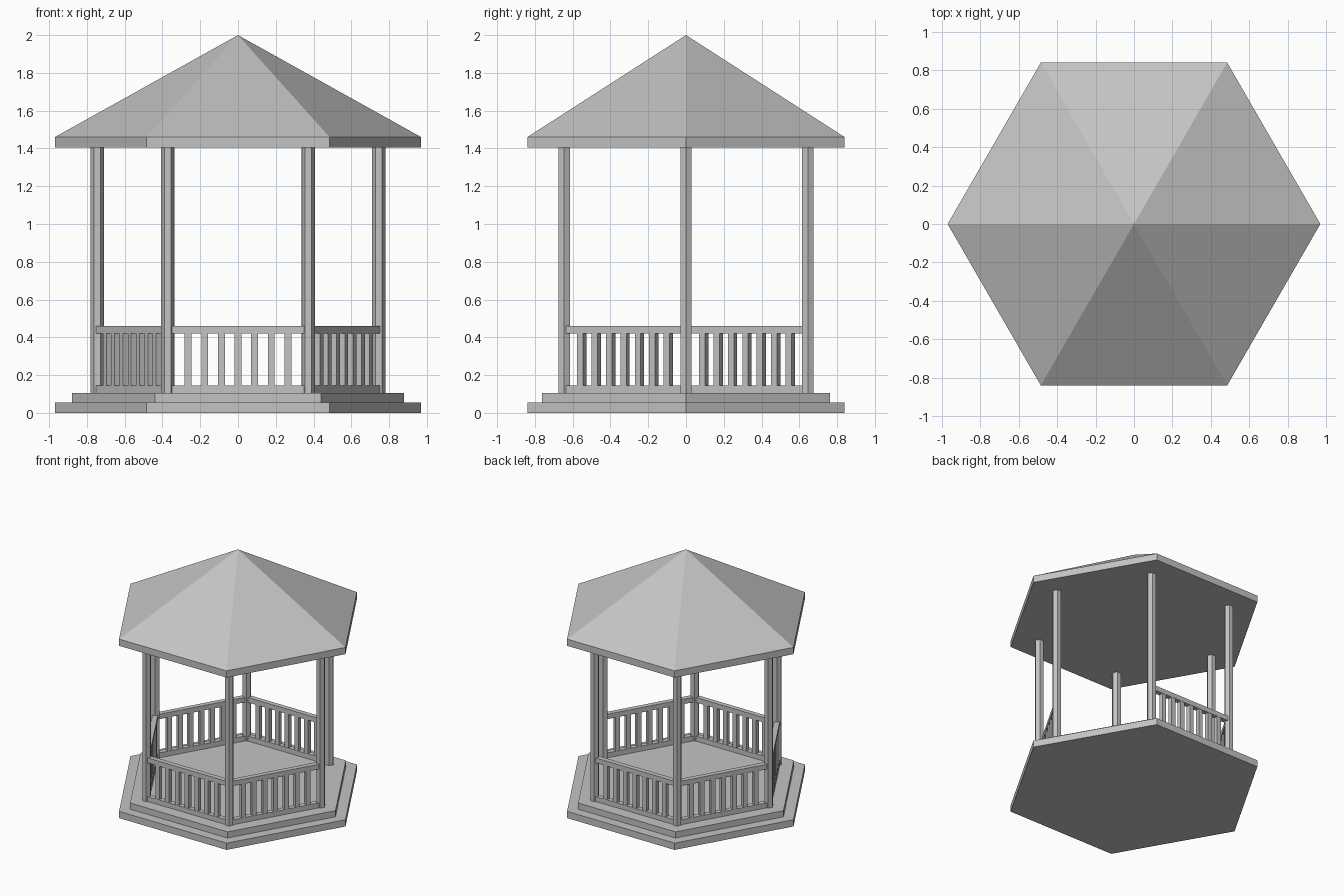
import bpy, math
from mathutils import Matrix, Vector

if "Cube" in bpy.data.objects:
    bpy.data.objects.remove(bpy.data.objects["Cube"], do_unlink=True)

grey = bpy.data.materials.new("light_grey")
grey.use_nodes = True
colour = (0.55, 0.55, 0.55, 1)
grey.diffuse_color = colour
grey.node_tree.nodes["Principled BSDF"].inputs["Base Color"].default_value = colour

SIDES = 6
POST_RADIUS = 0.745           # distance of the posts from the centre
APOTHEM = POST_RADIUS * math.cos(math.pi / SIDES)
DECK, EAVES = 0.105, 1.405
ENTRANCE = 0                  # this side has no railing
BALUSTERS, SPACING = 7, 0.088


def add_mesh(name, verts, faces):
    mesh = bpy.data.meshes.new(name)
    mesh.from_pydata(verts, [], faces)
    mesh.materials.append(grey)
    obj = bpy.data.objects.new(name, mesh)
    bpy.context.collection.objects.link(obj)
    return obj


def hexagon(radius, z, centre=(0, 0)):
    step = 2 * math.pi / SIDES
    return [(centre[0] + radius * math.cos(i * step),
             centre[1] + radius * math.sin(i * step), z) for i in range(SIDES)]


def walls():
    return [(i, (i + 1) % SIDES, (i + 1) % SIDES + SIDES, i + SIDES) for i in range(SIDES)]


def prism(name, radius, z0, z1, centre=(0, 0)):
    verts = hexagon(radius, z0, centre) + hexagon(radius, z1, centre)
    bottom = tuple(reversed(range(SIDES)))
    top = tuple(range(SIDES, 2 * SIDES))
    return add_mesh(name, verts, walls() + [bottom, top])


def box(name, angle, offset, width, depth, z0, z1):
    """Box on one side of the hexagon, shifted by offset along that side."""
    bpy.ops.mesh.primitive_cube_add(size=1)
    obj = bpy.context.object
    obj.name = name
    place = Matrix.Rotation(angle, 4, "Z") @ Matrix.Translation(
        Vector((APOTHEM, offset, (z0 + z1) / 2)))
    obj.data.transform(place @ Matrix.Diagonal((depth, width, z1 - z0, 1)))
    obj.data.materials.append(grey)
    return obj


# Stepped base
prism("base_step", 0.97, 0, 0.055)
prism("deck", 0.88, 0.055, DECK)

# Roof: eaves band with a pointed top
verts = hexagon(0.97, EAVES) + hexagon(0.97, 1.46) + [(0, 0, 2)]
slopes = [(SIDES + i, SIDES + (i + 1) % SIDES, 2 * SIDES) for i in range(SIDES)]
add_mesh("roof", verts, walls() + slopes + [tuple(reversed(range(SIDES)))])

# Posts on the corners
for i, (x, y, z) in enumerate(hexagon(POST_RADIUS, 0)):
    prism(f"post_{i + 1}", 0.035, DECK, EAVES, (x, y))

# Railings on every side but the entrance
for side in range(SIDES):
    if side == ENTRANCE:
        continue
    angle = (side + 0.5) * 2 * math.pi / SIDES
    box(f"bottom_rail_{side}", angle, 0, POST_RADIUS, 0.04, DECK, 0.145)
    box(f"top_rail_{side}", angle, 0, POST_RADIUS, 0.04, 0.42, 0.46)
    for k in range(BALUSTERS):
        offset = (k - (BALUSTERS - 1) / 2) * SPACING
        box(f"baluster_{side}_{k + 1}", angle, offset, 0.036, 0.036, 0.145, 0.42)
